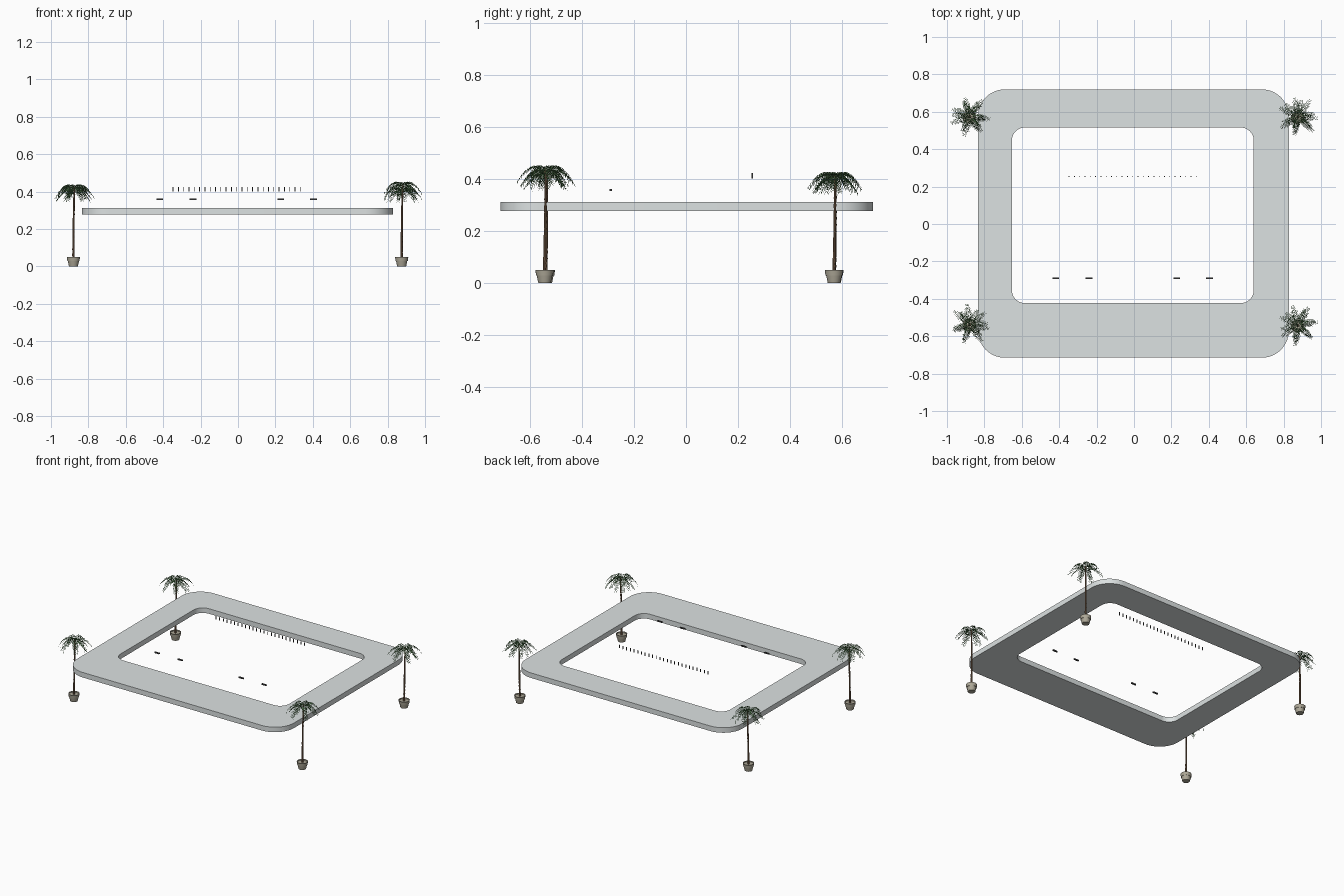
import bpy, bmesh, math, random
from mathutils import Vector

if "Cube" in bpy.data.objects:
    bpy.data.objects.remove(bpy.data.objects["Cube"])

random.seed(4)


def material(name, rgb):
    m = bpy.data.materials.new(name)
    m.diffuse_color = (*rgb, 1)
    m.use_nodes = True
    m.node_tree.nodes["Principled BSDF"].inputs["Base Color"].default_value = m.diffuse_color
    return m


GLASS = material("pale_glass", (0.72, 0.76, 0.76))
LEAF = material("leaf_green", (0.09, 0.2, 0.08))
BARK = material("bark_brown", (0.2, 0.12, 0.07))
CLAY = material("pot_stone", (0.42, 0.39, 0.31))
DARK = material("dark_metal", (0.06, 0.06, 0.06))


def finish(bm, name, mat, smooth=False, recalc=True):
    if recalc:
        bmesh.ops.recalc_face_normals(bm, faces=bm.faces[:])
    me = bpy.data.meshes.new(name)
    bm.to_mesh(me)
    bm.free()
    me.materials.append(mat)
    ob = bpy.data.objects.new(name, me)
    bpy.context.collection.objects.link(ob)
    if smooth:
        bpy.ops.object.select_all(action='DESELECT')
        ob.select_set(True)
        bpy.context.view_layer.objects.active = ob
        bpy.ops.object.shade_smooth_by_angle(angle=math.radians(35))
    return ob


def loft(bm, rings, n):
    """Join round sections given as (centre, radius), closing both ends."""
    loops = []
    for c, r in rings:
        loops.append([bm.verts.new((c[0] + r * math.cos(2 * math.pi * i / n),
                                    c[1] + r * math.sin(2 * math.pi * i / n), c[2]))
                      for i in range(n)])
    for a, b in zip(loops, loops[1:]):
        for i in range(n):
            j = (i + 1) % n
            bm.faces.new((a[i], a[j], b[j], b[i]))
    bm.faces.new(loops[0][::-1])
    bm.faces.new(loops[-1])


def box(name, centre, size, mat):
    bm = bmesh.new()
    bmesh.ops.create_cube(bm, size=1)
    for v in bm.verts:
        v.co = Vector(centre) + Vector([v.co[k] * size[k] for k in range(3)])
    return finish(bm, name, mat)


def rounded_rect(x0, x1, y0, y1, r, seg=14):
    pts = []
    corners = [(x1 - r, y1 - r), (x0 + r, y1 - r), (x0 + r, y0 + r), (x1 - r, y0 + r)]
    for k, (cx, cy) in enumerate(corners):
        for i in range(seg + 1):
            a = math.pi / 2 * (k + i / seg)
            pts.append((cx + r * math.cos(a), cy + r * math.sin(a)))
    return pts


# Rounded rectangular counter with a large opening
outer = rounded_rect(-0.835, 0.828, -0.715, 0.72, 0.145)
inner = rounded_rect(-0.653, 0.64, -0.423, 0.516, 0.07)
bm = bmesh.new()
sections = [[bm.verts.new((x, y, z)) for x, y in loop]
            for loop, z in ((outer, 0.277), (outer, 0.312), (inner, 0.312), (inner, 0.277))]
for k in range(4):
    a, b = sections[k], sections[(k + 1) % 4]
    for i in range(len(a)):
        j = (i + 1) % len(a)
        bm.faces.new((a[i], a[j], b[j], b[i]))
finish(bm, "ring_counter", GLASS, smooth=True)

# Row of small upright pegs at the back
COUNT = 25
for i in range(COUNT):
    x = -0.347 + 0.68 * i / (COUNT - 1)
    box(f"peg_{i + 1}", (x, 0.255, 0.412), (0.004, 0.005, 0.022), DARK)

# Four small handles at the front
for i, x in enumerate((-0.418, -0.24, 0.229, 0.404)):
    box(f"handle_{i + 1}", (x, -0.29, 0.358), (0.036, 0.009, 0.008), DARK)


def add_frond(bm, base, angle, reach, rise, fall):
    """Arching rib with paired, drooping leaflets."""
    out = Vector((math.cos(angle), math.sin(angle), 0))
    side = Vector((-out.y, out.x, 0))
    up = Vector((0, 0, 1))

    def at(t):
        return base + out * (reach * t) + up * (rise * t - fall * t * t)

    # Rib
    steps, prev = 8, None
    for i in range(steps + 1):
        t = i / steps
        w = 0.0016 * (1 - 0.7 * t)
        ring = [bm.verts.new(at(t) + d * w) for d in (side, up, -side)]
        if prev:
            for k in range(3):
                m = (k + 1) % 3
                bm.faces.new((prev[k], prev[m], ring[m], ring[k]))
        prev = ring
    # Leaflets
    pairs = 13
    for i in range(pairs):
        t = 0.14 + 0.86 * i / (pairs - 1)
        p = at(t)
        tangent = (at(t + 0.02) - at(t - 0.02)).normalized()
        length = 0.030 * (0.55 + 0.45 * math.sin(math.pi * min(1, t * 1.05)))
        length *= random.uniform(0.85, 1.1)
        for s in (-1, 1):
            d = (side * s * 0.75 + tangent * 0.5 - up * 0.4).normalized() * length
            w = tangent * 0.0026
            mid = p + d * 0.45 + up * 0.001
            tip = p + d - up * 0.004
            bm.faces.new([bm.verts.new(v) for v in (p, mid + w, tip, mid - w)][::-s])


def palm(label, x, y, top):
    # Tapered pot with rim and recessed soil
    bm = bmesh.new()
    profile = [(0.024, 0), (0.030, 0.028), (0.0325, 0.028), (0.0355, 0.05),
               (0.032, 0.05), (0.031, 0.043)]
    loft(bm, [((x, y, z), r) for r, z in profile], 20)
    finish(bm, f"{label}_pot", CLAY, smooth=True)

    # Slightly curved trunk with ringed bark
    bm = bmesh.new()
    crown_z = top - 0.018
    rings = []
    for i in range(15):
        t = i / 14
        c = (x + 0.005 * t * t, y + 0.004 * math.sin(2 * t), 0.04 + (crown_z - 0.04) * t)
        r = 0.0068 - 0.0024 * t
        rings += [(c, r), ((c[0], c[1], c[2] + 0.004), r * 0.86)]
    loft(bm, rings, 8)
    finish(bm, f"{label}_trunk", BARK, smooth=True)

    # Crown in two tiers of fronds
    bm = bmesh.new()
    base = Vector((x + 0.003, y + 0.003, crown_z))
    turn = random.uniform(0, math.pi)
    for n, reach, rise, fall in ((7, 0.104, 0.085, 0.125), (6, 0.088, 0.03, 0.085)):
        for i in range(n):
            a = turn + 2 * math.pi * (i + random.uniform(-0.12, 0.12)) / n
            add_frond(bm, base, a, reach * random.uniform(0.93, 1.05), rise, fall)
        turn += math.pi / 7
    finish(bm, f"{label}_fronds", LEAF, recalc=False)


# Potted palms at the four corners
palm("front_left_palm", -0.88, -0.54, 0.44)
palm("front_right_palm", 0.875, -0.545, 0.455)
palm("back_left_palm", -0.88, 0.572, 0.43)
palm("back_right_palm", 0.875, 0.57, 0.425)
